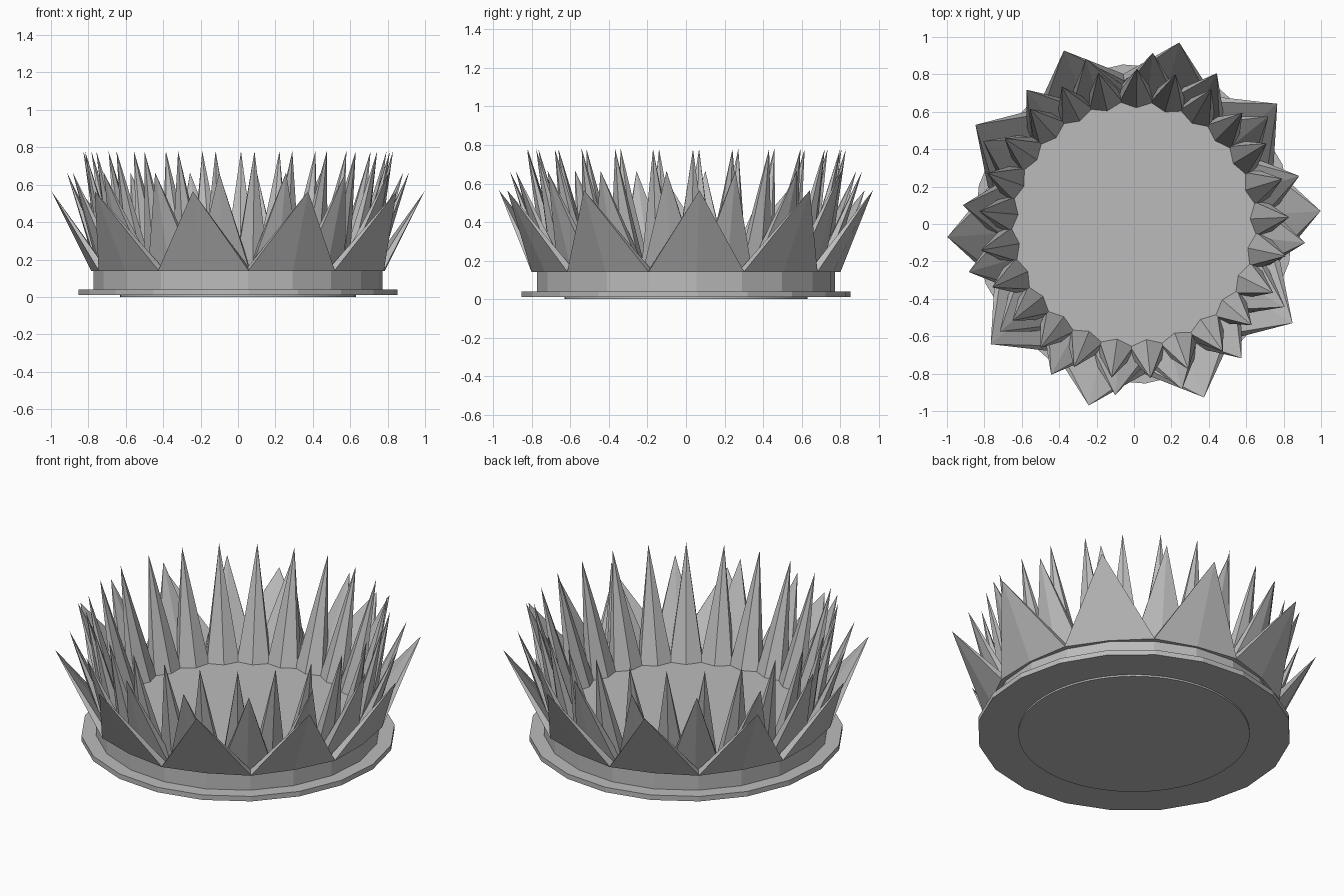
import bpy
import bmesh
from math import sin, cos, pi, radians

cube = bpy.data.objects.get("Cube")
if cube:
    bpy.data.objects.remove(cube, do_unlink=True)

grey = bpy.data.materials.new("plain_grey")
grey.use_nodes = True
colour = (0.5, 0.5, 0.5, 1)
grey.diffuse_color = colour
grey.node_tree.nodes["Principled BSDF"].inputs["Base Color"].default_value = colour

TURN = radians(4)


def finish(name, bm):
    bmesh.ops.recalc_face_normals(bm, faces=bm.faces)
    mesh = bpy.data.meshes.new(name)
    bm.to_mesh(mesh)
    bm.free()
    mesh.materials.append(grey)
    obj = bpy.data.objects.new(name, mesh)
    bpy.context.collection.objects.link(obj)
    return obj


def disc(name, radius, z0, z1, sides):
    bpy.ops.mesh.primitive_cylinder_add(vertices=sides, radius=radius, depth=z1 - z0,
                                        location=(0, 0, (z0 + z1) / 2),
                                        rotation=(0, 0, TURN))
    obj = bpy.context.object
    obj.name = name
    obj.data.materials.append(grey)
    return obj


def spike_ring(name, count, start, base_r, half_width, half_depth, tip_r, tip_z):
    """Ring of outward-leaning six-sided spikes on flattened bases."""
    bm = bmesh.new()
    for i in range(count):
        a = start + 2 * pi * i / count

        def place(out, side, z):
            return bm.verts.new((out * cos(a) - side * sin(a),
                                 out * sin(a) + side * cos(a), z))

        base = [place(base_r + half_depth * cos(k * pi / 3),
                      half_width * sin(k * pi / 3) / sin(pi / 3), 0.14)
                for k in range(6)]
        tip = place(tip_r, 0, tip_z)
        bm.faces.new(base)
        for k in range(6):
            bm.faces.new((base[k], base[(k + 1) % 6], tip))
    return finish(name, bm)


# Stepped base
foot = disc("foot_pad", 0.63, 0, 0.012, 64)
bpy.ops.object.shade_smooth_by_angle()
disc("base_plate", 0.855, 0.01, 0.04, 20)
disc("base_drum", 0.775, 0.04, 0.145, 20)

# Three rings of spikes, widest outside and tallest inside
spike_ring("outer_spikes", 10, TURN, 0.74, 0.25, 0.047, 1.0, 0.565)
spike_ring("middle_spikes", 16, radians(16.2), 0.71, 0.145, 0.05, 0.92, 0.665)
spike_ring("inner_spikes", 25, radians(88.9), 0.68, 0.09, 0.06, 0.83, 0.78)
